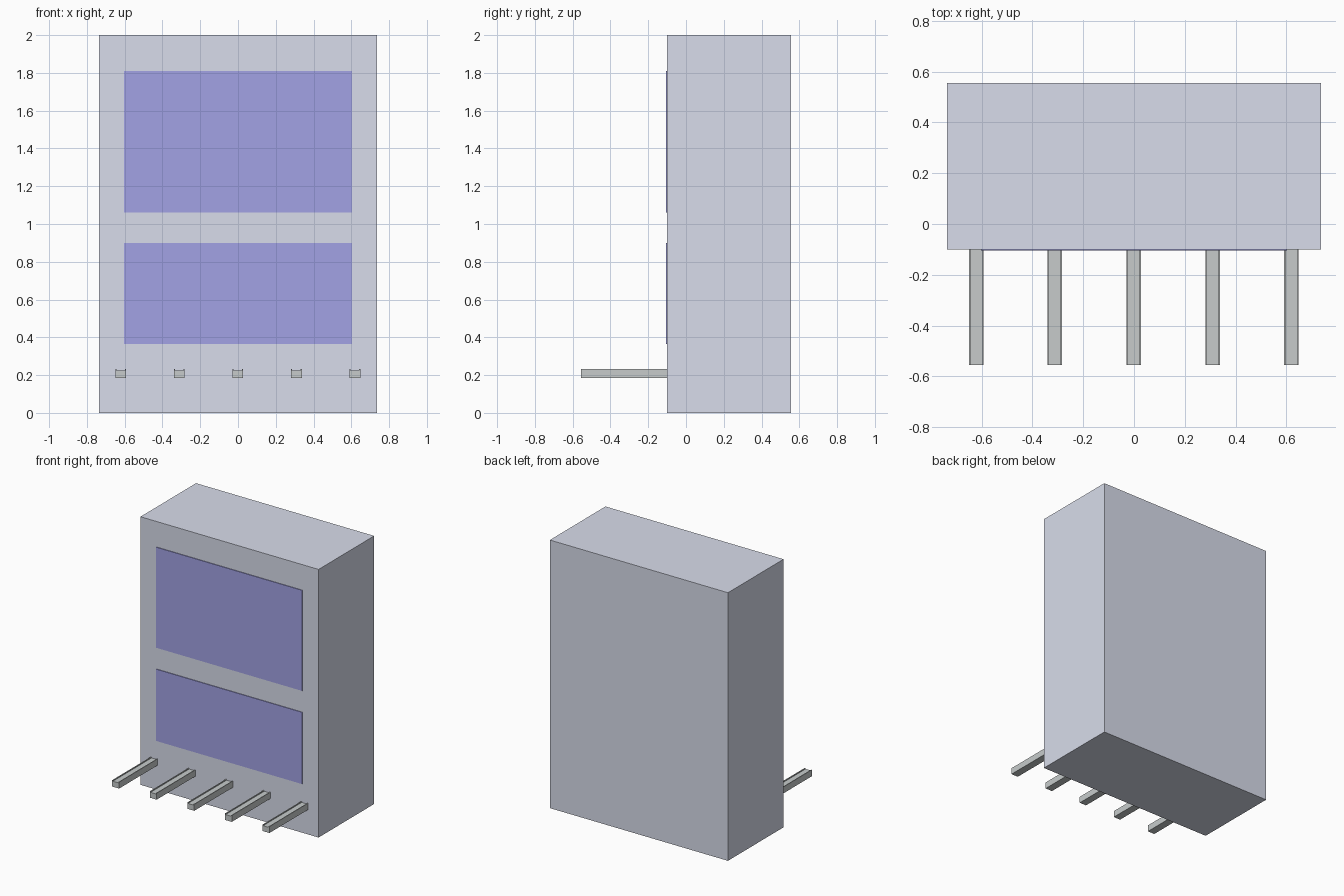
import bpy

if "Cube" in bpy.data.objects:
    bpy.data.objects.remove(bpy.data.objects["Cube"])


def material(name, rgb):
    m = bpy.data.materials.new(name)
    m.diffuse_color = (*rgb, 1.0)
    m.use_nodes = True
    m.node_tree.nodes["Principled BSDF"].inputs["Base Color"].default_value = m.diffuse_color
    return m


def add_mesh(name, verts, faces, mat):
    mesh = bpy.data.meshes.new(name)
    mesh.from_pydata(verts, [], faces)
    mesh.materials.append(mat)
    obj = bpy.data.objects.new(name, mesh)
    bpy.context.collection.objects.link(obj)
    return obj


def extrude_y(name, profile, y0, y1, mat):
    """Extrude an anticlockwise (x, z) profile from y0 (front) to y1 (back)."""
    n = len(profile)
    verts = [(x, y, z) for y in (y0, y1) for x, z in profile]
    faces = [list(range(n)), list(range(2 * n - 1, n - 1, -1))]
    faces += [[i, i + n, (i + 1) % n + n, (i + 1) % n] for i in range(n)]
    return add_mesh(name, verts, faces, mat)


def box(name, x, y0, y1, z0, z1, mat):
    return extrude_y(name, [(-x, z0), (x, z0), (x, z1), (-x, z1)], y0, y1, mat)


cabinet_mat = material("cabinet_grey_blue", (0.69, 0.72, 0.83))
panel_mat = material("panel_blue", (0.36, 0.36, 0.78))
rail_mat = material("rail_grey", (0.57, 0.60, 0.60))

FRONT, BACK = -0.10, 0.555

# Cabinet body
box("cabinet", 0.735, FRONT, BACK, 0.0, 2.0, cabinet_mat)

# Thin front panels
box("upper_panel", 0.603, FRONT - 0.005, FRONT, 1.06, 1.81, panel_mat)
box("lower_panel", 0.603, FRONT - 0.005, FRONT, 0.365, 0.90, panel_mat)

# Five grooved rails sticking out of the front
half, lip = 0.0285, 0.006
bottom, groove, top = 0.184, 0.225, 0.232
for i in range(5):
    cx = -0.001 + (i - 2) * 0.31
    profile = [(-half, bottom), (half, bottom), (half, top), (half - lip, top),
               (half - lip, groove), (lip - half, groove), (lip - half, top), (-half, top)]
    extrude_y(f"rail_{i + 1}", [(cx + x, z) for x, z in profile], -0.555, FRONT, rail_mat)
